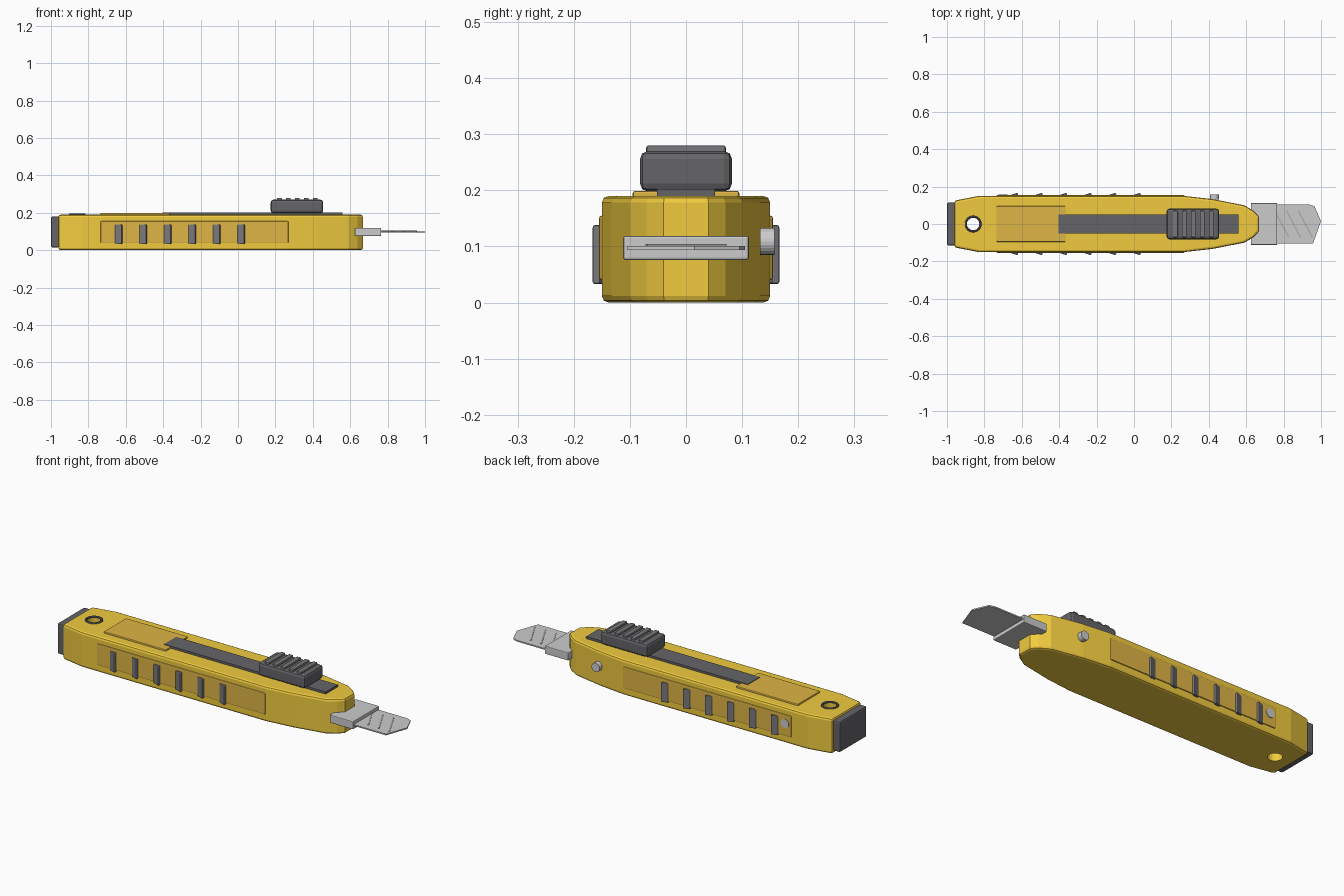
import bpy, bmesh, math
from mathutils import Matrix

if "Cube" in bpy.data.objects:
    bpy.data.objects.remove(bpy.data.objects["Cube"])


def material(name, rgb):
    m = bpy.data.materials.new(name)
    m.diffuse_color = (*rgb, 1)
    m.use_nodes = True
    m.node_tree.nodes["Principled BSDF"].inputs["Base Color"].default_value = m.diffuse_color
    return m


YELLOW = material("yellow_plastic", (0.88, 0.60, 0.05))
AMBER = material("amber_grip", (0.74, 0.46, 0.06))
BLACK = material("black_rubber", (0.13, 0.13, 0.14))
RIB = material("dark_rib", (0.19, 0.19, 0.20))
STEEL = material("steel", (0.76, 0.76, 0.77))
HOLDER = material("holder_metal", (0.56, 0.58, 0.59))
SCORE = material("score_grey", (0.42, 0.42, 0.43))


def finish(name, bm, mat, bevel=0.0, segs=2):
    bmesh.ops.recalc_face_normals(bm, faces=bm.faces)
    if bevel:
        edges = [e for e in bm.edges if e.calc_face_angle(0) > math.radians(65)]
        bmesh.ops.bevel(bm, geom=edges, offset=bevel, segments=segs,
                        profile=0.5, affect='EDGES')
    me = bpy.data.meshes.new(name)
    bm.to_mesh(me)
    bm.free()
    ob = bpy.data.objects.new(name, me)
    bpy.context.collection.objects.link(ob)
    if mat:
        me.materials.append(mat)
    return ob


def box(name, x, y, z, mat, bevel=0.0, rot=0.0):
    """Box from (min, max) ranges, optionally turned about its vertical axis."""
    c = [(r[0] + r[1]) / 2 for r in (x, y, z)]
    s = [r[1] - r[0] for r in (x, y, z)]
    bm = bmesh.new()
    bmesh.ops.create_cube(bm, size=1, matrix=Matrix.Translation(c)
                          @ Matrix.Rotation(rot, 4, 'Z') @ Matrix.Diagonal((*s, 1)))
    return finish(name, bm, mat, bevel)


def prism(name, outline, z0, z1, mat, bevel=0.0):
    bm = bmesh.new()
    f = bm.faces.new([bm.verts.new((x, y, z0)) for x, y in outline])
    new = bmesh.ops.extrude_face_region(bm, geom=[f])["geom"]
    bmesh.ops.translate(bm, vec=(0, 0, z1 - z0),
                        verts=[v for v in new if isinstance(v, bmesh.types.BMVert)])
    return finish(name, bm, mat, bevel)


def cylinder(name, loc, r, depth, mat, axis='Z', sides=24):
    bm = bmesh.new()
    rot = Matrix.Rotation(math.pi / 2, 4, 'X') if axis == 'Y' else Matrix()
    bmesh.ops.create_cone(bm, cap_ends=True, segments=sides, radius1=r, radius2=r,
                          depth=depth, matrix=Matrix.Translation(loc) @ rot)
    return finish(name, bm, mat)


# Handle: faceted outline, bevelled rims, lanyard hole
half = [(-0.96, 0.125), (-0.83, 0.15), (0.27, 0.15), (0.42, 0.133),
        (0.59, 0.10), (0.64, 0.07), (0.668, 0.04)]
body = prism("handle_body", half + [(x, -y) for x, y in reversed(half)],
             0.0, 0.19, YELLOW, 0.012)
cutter = cylinder("hole_cutter", (-0.86, 0, 0.1), 0.036, 0.5, YELLOW)
mod = body.modifiers.new("lanyard_hole", 'BOOLEAN')
mod.object, mod.operation, mod.solver = cutter, 'DIFFERENCE', 'EXACT'
bpy.context.view_layer.objects.active = body
bpy.ops.object.modifier_apply(modifier=mod.name)
bpy.data.objects.remove(cutter)

# Dark ring around the hole
bpy.ops.mesh.primitive_torus_add(location=(-0.86, 0, 0.19), major_radius=0.039,
                                 minor_radius=0.006, major_segments=24, minor_segments=8)
ring = bpy.context.object
ring.name = "hole_ring"
ring.data.materials.append(BLACK)
bpy.ops.object.shade_smooth_by_angle()

# End cap
box("end_cap", (-1.0, -0.955), (-0.115, 0.115), (0.015, 0.18), BLACK, 0.008)

# Side grips with slanted ribs
for s, side in ((-1, "front"), (1, "back")):
    box(f"side_grip_{side}", (-0.735, 0.27), sorted((s * 0.14, s * 0.155)),
        (0.04, 0.155), AMBER, 0.005)
    for i in range(6):
        x = -0.638 + 0.131 * i
        box(f"grip_rib_{side}_{i + 1}", (x - 0.019, x + 0.019),
            sorted((s * 0.147, s * 0.162)), (0.033, 0.138), RIB, 0.004,
            rot=s * math.radians(18))

# Rivets on the back side
for i, x in enumerate((-0.70, 0.43)):
    cylinder(f"rivet_{i + 1}", (x, 0.145, 0.109), 0.024, 0.026, HOLDER, 'Y')

# Top label plate and slide track
box("top_plate", (-0.735, -0.365), (-0.095, 0.095), (0.18, 0.199), AMBER, 0.004)
box("slide_track", (-0.405, 0.56), (-0.052, 0.052), (0.18, 0.202), BLACK)

# Thumb slider with ridges
box("thumb_slider", (0.175, 0.455), (-0.082, 0.082), (0.198, 0.27), BLACK, 0.014)
for i in range(5):
    x = 0.221 + 0.048 * i
    box(f"slider_ridge_{i + 1}", (x - 0.013, x + 0.013), (-0.071, 0.071),
        (0.262, 0.28), RIB, 0.004)

# Blade holder and snap-off blade with score lines
box("blade_holder", (0.625, 0.765), (-0.112, 0.112), (0.076, 0.119), HOLDER, 0.004)
prism("blade", [(0.64, -0.105), (0.957, -0.105), (1.0, 0.015), (0.965, 0.095),
                (0.935, 0.105), (0.64, 0.105)], 0.094, 0.101, STEEL)
for i in range(3):
    x = 0.79 + 0.063 * i
    box(f"blade_score_{i + 1}", (x - 0.08, x + 0.08), (-0.0035, 0.0035),
        (0.099, 0.104), SCORE, rot=math.radians(-62))
